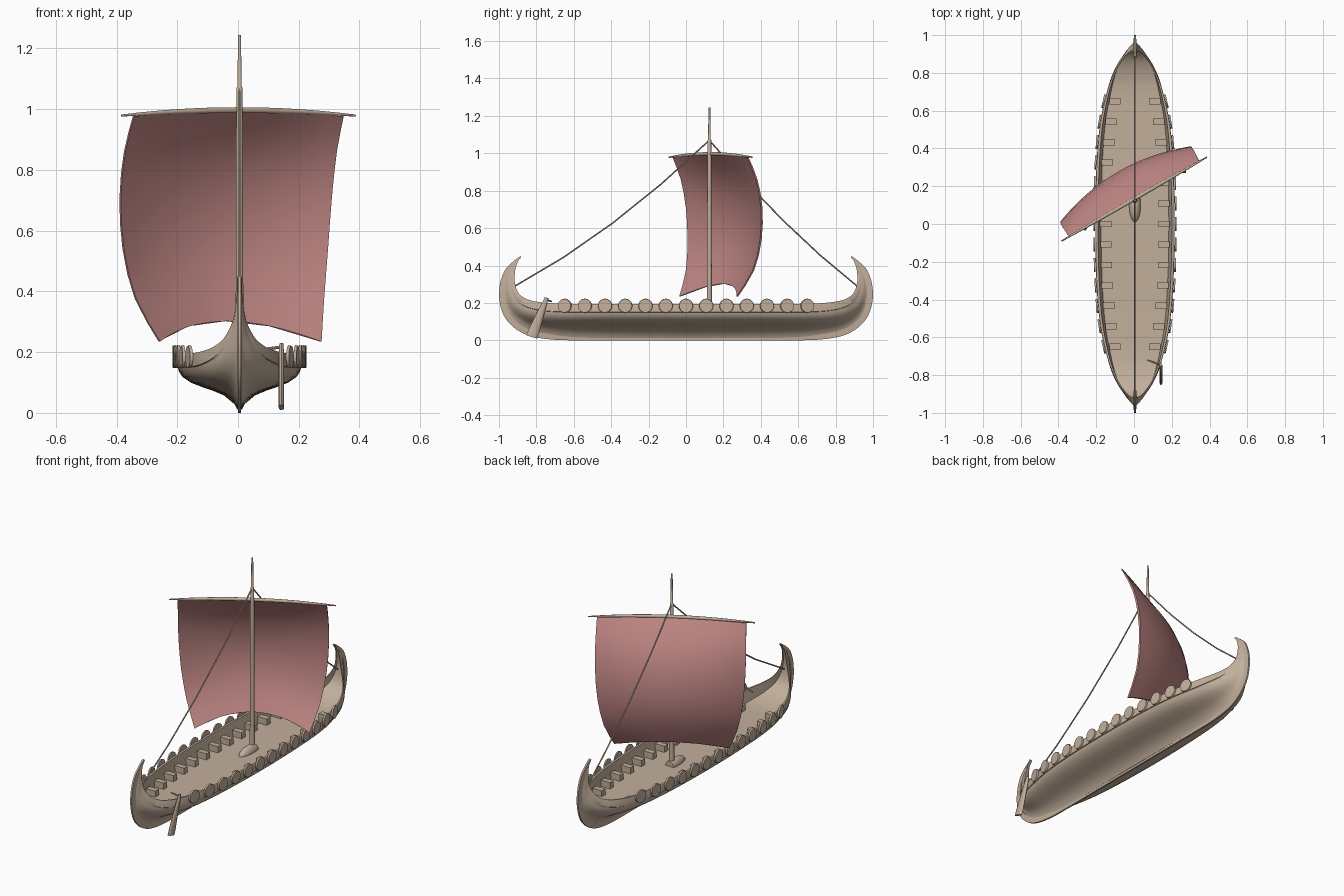
import bpy, bmesh, math
from mathutils import Vector, Matrix

if "Cube" in bpy.data.objects:
    bpy.data.objects.remove(bpy.data.objects["Cube"])

X0 = 0.005           # centre line of the ship
MAST_Y = 0.125


def material(name, rgb):
    m = bpy.data.materials.new(name)
    m.diffuse_color = (*rgb, 1)
    m.use_nodes = True
    m.node_tree.nodes["Principled BSDF"].inputs["Base Color"].default_value = m.diffuse_color
    return m


WOOD = material("wood", (0.54, 0.43, 0.33))
CLOTH = material("sailcloth", (0.52, 0.24, 0.23))


def finish(bm, name, mat=WOOD, angle=40, loc=(X0, 0, 0)):
    bmesh.ops.recalc_face_normals(bm, faces=bm.faces)
    me = bpy.data.meshes.new(name)
    bm.to_mesh(me)
    bm.free()
    ob = bpy.data.objects.new(name, me)
    ob.location = loc
    me.materials.append(mat)
    bpy.context.collection.objects.link(ob)
    bpy.ops.object.select_all(action='DESELECT')
    ob.select_set(True)
    bpy.context.view_layer.objects.active = ob
    bpy.ops.object.shade_smooth_by_angle(angle=math.radians(angle))
    return ob


def spline(pts, n):
    """Catmull-Rom through tuples of any length."""
    out = []
    for i in range(len(pts) - 1):
        p = [pts[max(0, min(len(pts) - 1, i + k))] for k in (-1, 0, 1, 2)]
        for j in range(n):
            t = j / n
            out.append(tuple(0.5 * (2 * b + (c - a) * t + (2 * a - 5 * b + 4 * c - d) * t * t
                                    + (3 * b - a - 3 * c + d) * t ** 3) for a, b, c, d in zip(*p)))
    return out + [tuple(pts[-1])]


def loft(rings):
    """Skin closed rings and cap both ends."""
    bm = bmesh.new()
    vs = [[bm.verts.new(p) for p in r] for r in rings]
    n = len(vs[0])
    for a, b in zip(vs, vs[1:]):
        for i in range(n):
            bm.faces.new((a[i], a[(i + 1) % n], b[(i + 1) % n], b[i]))
    bm.faces.new(vs[0][::-1])
    bm.faces.new(vs[-1])
    return bm


def tube(pts, radii, n=10):
    pts = [Vector(p) for p in pts]
    rings = []
    for i, (p, r) in enumerate(zip(pts, radii)):
        t = (pts[min(i + 1, len(pts) - 1)] - pts[max(i - 1, 0)]).normalized()
        side = t.cross(Vector((1, 0, 0)) if abs(t.x) < 0.5 else Vector((0, 0, 1))).normalized()
        up = t.cross(side)
        rings.append([p + r * (math.cos(a) * side + math.sin(a) * up)
                      for a in (2 * math.pi * k / n for k in range(n))])
    return loft(rings)


# Half-hull guide curves: rail x, rail y, rail z, keel y, keel z
guide = [(.206, 0, .195, 0, .012), (.200, .3, .195, .3, .012), (.182, .52, .195, .55, .012),
         (.150, .68, .197, .7, .015), (.122, .77, .203, .82, .032), (.088, .84, .216, .895, .065),
         (.058, .882, .238, .945, .11), (.040, .901, .263, .971, .155), (.027, .911, .29, .983, .2),
         (.018, .916, .32, .988, .25), (.012, .915, .36, .978, .32), (.008, .907, .40, .948, .385),
         (.004, .884, .45, .884, .448)]
full = [(x, -y, z, -ky, kz) for x, y, z, ky, kz in guide[:0:-1]] + guide
G = spline(full, 4)

# Hull shell with rail strake and inner deck, finer towards the stems
outer = [(.04, 0), (.08, .09), (.25, .25), (.42, .33), (.6, .40), (.78, .48), (.91, .58),
         (.97, .68), (.985, .75), (1.01, .76), (1.02, .98), (1.01, 1), (.95, 1)]
rings = []
for i, (gx, gy, gz, ky, kz) in enumerate(G):
    s = abs(2 * i / (len(G) - 1) - 1)
    d = .60 + .34 * max(0, (s - .3) / .7)
    power = 1 + .6 * s
    half = []
    for a, b in outer + [(.90 - .03 * (1 - s), d), (.45, d)]:
        half.append((gx * a ** power, ky + (gy - ky) * b, kz + (gz - kz) * b))
    rings.append(half + [(-x, y, z) for x, y, z in half[::-1]])
finish(loft(rings), "hull", angle=45)

# Keel running into both curled stems
K = [Vector((0, g[3], g[4])) for g in G]
rings = []
for i, p in enumerate(K):
    t = (K[min(i + 1, len(K) - 1)] - K[max(i - 1, 0)]).normalized()
    n = Vector((0, t.z, -t.y))
    tip = min(i, len(K) - 1 - i)
    o, q = p + n * min(.012, .003 + tip * .002), p - n * min(.02, .004 + tip * .003)
    h = Vector((.008, 0, 0))
    rings.append([o - h * .6, o + h * .6, q + h, q - h])
finish(loft(rings), "keel_and_stems")


def half_width(y):
    for a, b in zip(G, G[1:]):
        if a[1] <= y <= b[1]:
            return a[0] + (b[0] - a[0]) * (y - a[1]) / (b[1] - a[1])


# Shields and rowing seats along both sides
for k in range(13):
    y = -.65 + k * 1.3 / 12
    w = half_width(y)
    slope = (half_width(y + .02) - half_width(y - .02)) / .04
    for sx, side in ((1, "right"), (-1, "left")):
        bm = bmesh.new()
        bmesh.ops.create_cone(bm, cap_ends=True, segments=20, radius1=.038, radius2=.036, depth=.009)
        normal = Vector((sx, -slope, 0))
        rot = normal.to_track_quat('Z', 'Y').to_matrix().to_4x4()
        bm.transform(Matrix.Translation((sx * (w * 1.02 + .006), y, .185)) @ rot)
        finish(bm, f"shield_{side}_{k + 1}")
        bm = bmesh.new()
        bmesh.ops.create_cube(bm, size=1, matrix=Matrix.Translation((sx * (w - .052), y, .138))
                              @ Matrix.Diagonal((.06, .033, .04, 1)))
        finish(bm, f"seat_{side}_{k + 1}")

# Mast and its rounded foot block, cut flat on the bow side
finish(tube([(0, MAST_Y, z) for z in (.10, .45, .95, 1.07, 1.075, 1.245)],
            (.014, .0125, .011, .010, .007, .005), 14), "mast")
bm = bmesh.new()
bmesh.ops.create_uvsphere(bm, u_segments=24, v_segments=12, radius=1)
bm.transform(Matrix.Translation((0, .10, .12)) @ Matrix.Diagonal((.031, .09, .036, 1)))
bmesh.ops.bisect_plane(bm, geom=bm.verts[:] + bm.edges[:] + bm.faces[:], plane_co=(0, .145, 0),
                       plane_no=(0, 1, 0), clear_outer=True)
bmesh.ops.holes_fill(bm, edges=[e for e in bm.edges if e.is_boundary])
finish(bm, "mast_foot")

# Yard, swung thirty degrees
U = Vector((math.cos(math.radians(30)), .5, 0))
N = Vector((-.5, U.x, 0))
BASE = Vector((0, MAST_Y, 0)) + N * .008
ts = [i / 8 - 1 for i in range(17)]
finish(tube([BASE + U * t * .445 + Vector((0, 0, .997 - .018 * t * t)) for t in ts],
            [.0035 + .0065 * (1 - t * t) for t in ts], 10), "yard")

# Billowing sail: half width, edge bulge, centre bulge, corner z, centre z
rows = [(.398, 0, .004, .977, .993), (.402, .052, .098, .86, .87), (.401, .083, .153, .71, .72),
        (.388, .086, .163, .54, .56), (.357, .058, .132, .375, .42), (.307, -.012, .08, .235, .302)]
rings = []
for hw, e, c, ze, zc in spline(rows, 2):
    layers = [[BASE + U * t * hw + N * (e + (c - e) * (1 - t * t) + off)
               + Vector((0, 0, ze + (zc - ze) * (1 - t * t))) for t in ts] for off in (-.005, .005)]
    rings.append(layers[0] + layers[1][::-1])
finish(loft(rings), "sail", CLOTH)

# Stay ropes to both stems
for name, end, sag in (("stern_stay", -.915, .055), ("bow_stay", .915, .04)):
    pts = []
    for i in range(5):
        t = i / 4
        pts.append((0, MAST_Y + (end - MAST_Y) * t, 1.07 + (.29 - 1.07) * t - sag * 4 * t * (1 - t)))
    finish(tube(pts, [.004] * 5, 8), name)

# Steering oar with flat blade, and its tiller
rings = []
for y, z, w in ((-.825, .018, .029), (-.815, .045, .029), (-.785, .125, .021), (-.757, .195, .013),
                (-.745, .228, .010)):
    t = .009 if z < .2 else .006
    rings.append([(.138 + t * math.cos(a), y + w * math.sin(a), z - .3 * w * math.sin(a))
                  for a in (2 * math.pi * k / 12 for k in range(12))])
finish(loft(rings), "steering_oar")
finish(tube([(.138, -.748, .217), (.10, -.732, .212), (.066, -.72, .208)], (.005, .005, .004), 8), "tiller")
